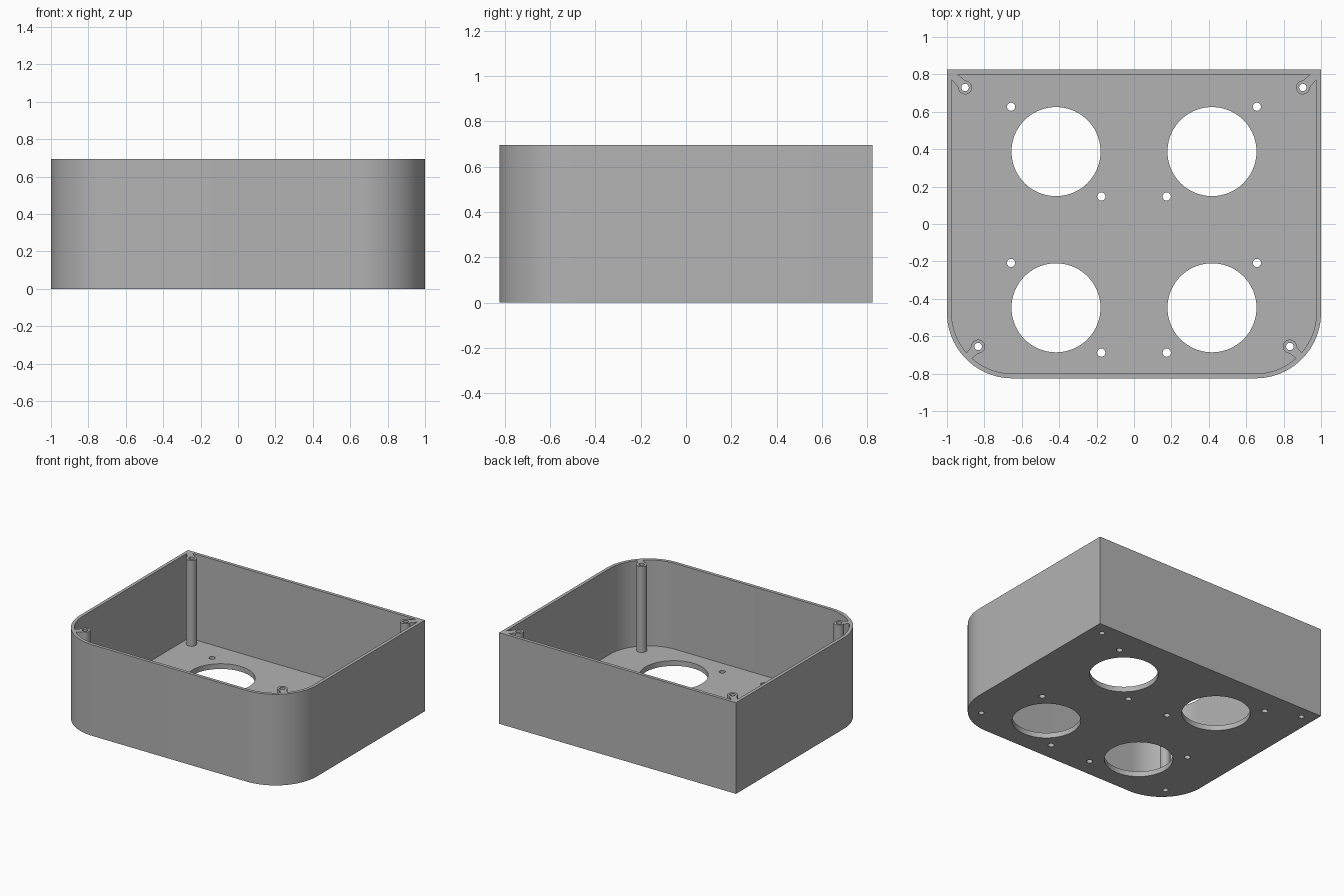
import bpy
import bmesh
from math import sin, cos, pi, radians
from mathutils import Vector

if "Cube" in bpy.data.objects:
    bpy.data.objects.remove(bpy.data.objects["Cube"])

HEIGHT, FLOOR, WALL = 0.695, 0.04, 0.025
HALF_X, HALF_Y, CORNER = 1.0, 0.825, 0.35

grey = bpy.data.materials.new("plain grey")
grey.use_nodes = True
grey.diffuse_color = (0.45, 0.45, 0.45, 1)
grey.node_tree.nodes["Principled BSDF"].inputs["Base Color"].default_value = grey.diffuse_color


def arc(x, y, r, start, end, steps):
    angles = [radians(start + (end - start) * i / steps) for i in range(steps + 1)]
    return [(x + r * cos(a), y + r * sin(a)) for a in angles]


def circle(x, y, r, sides=32):
    return arc(x, y, r, 0, 360, sides)[:-1]


def outline(inset):
    """Square back corners, rounded front corners."""
    x, y = HALF_X - CORNER, CORNER - HALF_Y
    r = CORNER - inset
    return ([(HALF_X - inset, HALF_Y - inset), (inset - HALF_X, HALF_Y - inset)]
            + arc(-x, y, r, 180, 270, 24) + arc(x, y, r, 270, 360, 24))


def extrude_loops(name, loops, z0, z1):
    """Fill an outer loop, minus any inner loops, and extrude it upward."""
    bm = bmesh.new()
    for loop in loops:
        verts = [bm.verts.new((x, y, z0)) for x, y in loop]
        for a, b in zip(verts, verts[1:] + verts[:1]):
            bm.edges.new((a, b))
    bmesh.ops.triangle_fill(bm, edges=bm.edges[:], use_beauty=True, normal=(0, 0, 1))
    result = bmesh.ops.extrude_face_region(bm, geom=bm.faces[:], use_keep_orig=True)
    top = [g for g in result["geom"] if isinstance(g, bmesh.types.BMVert)]
    bmesh.ops.translate(bm, verts=top, vec=(0, 0, z1 - z0))
    bmesh.ops.recalc_face_normals(bm, faces=bm.faces[:])
    mesh = bpy.data.meshes.new(name)
    bm.to_mesh(mesh)
    bm.free()
    mesh.materials.append(grey)
    obj = bpy.data.objects.new(name, mesh)
    bpy.context.collection.objects.link(obj)
    bpy.ops.object.select_all(action='DESELECT')
    obj.select_set(True)
    bpy.context.view_layer.objects.active = obj
    bpy.ops.object.shade_smooth_by_angle(angle=radians(30))
    return obj


# Corner posts: position, web length
posts = []
for side, label in ((1, "left"), (-1, "right")):
    posts.append((f"back_{label}", side * 0.903, 0.73, 0.1))
    posts.append((f"front_{label}", side * 0.833, -0.655, 0.078))

# Floor with large openings, their fixing holes and the post holes
holes = [circle(x, y, 0.02, 20) for _, x, y, _ in posts]
for side in (1, -1):
    for y in (0.387, -0.448):
        holes.append(circle(side * 0.417, y, 0.238, 72))
        holes.append(circle(side * 0.657, y + 0.24, 0.022, 20))
        holes.append(circle(side * 0.175, y - 0.24, 0.022, 20))
extrude_loops("floor_plate", [outline(0)] + holes, 0, FLOOR)

# Outer wall, open at the top
extrude_loops("outer_wall", [outline(0), outline(WALL)], FLOOR, HEIGHT)

# Hollow posts, each joined to its corner by a tapered web
for label, x, y, length in posts:
    extrude_loops(label + "_post", [circle(x, y, 0.037), circle(x, y, 0.02, 20)],
                  FLOOR, HEIGHT)
    out = Vector((x, y)).normalized()
    out = Vector((1 if x > 0 else -1, 1 if y > 0 else -1)).normalized()
    across = Vector((-out.y, out.x))
    centre = Vector((x, y))
    web = [centre + out * d + across * w for d, w in
           ((0.025, 0.026), (length, 0.02), (length, -0.02), (0.025, -0.026))]
    extrude_loops(label + "_web", [[tuple(p) for p in web]], FLOOR, HEIGHT)
